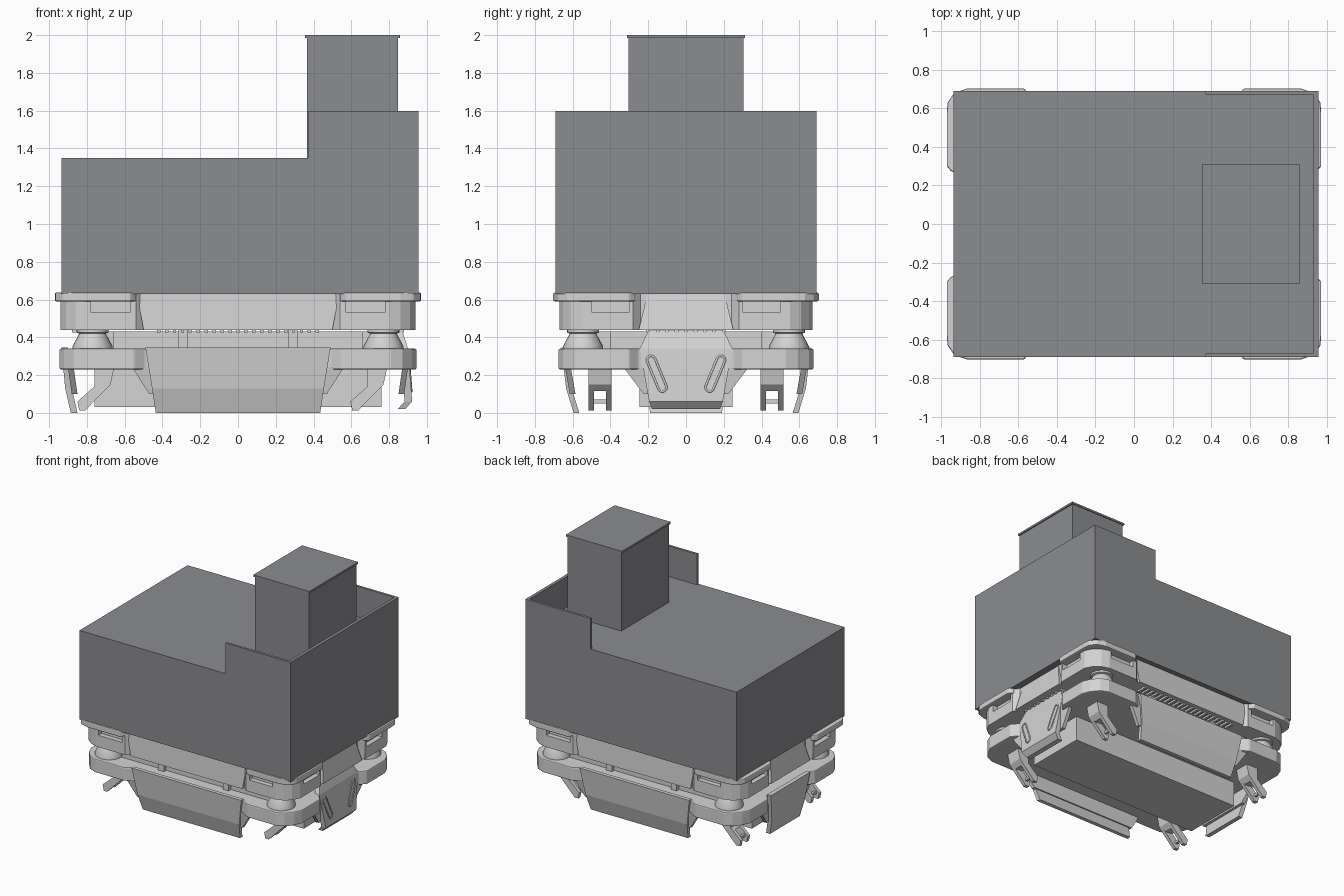
import bpy, bmesh, math

cube = bpy.data.objects.get("Cube")
if cube:
    bpy.data.objects.remove(cube, do_unlink=True)


def material(name, rgb):
    m = bpy.data.materials.new(name)
    m.use_nodes = True
    m.diffuse_color = (*rgb, 1)
    m.node_tree.nodes["Principled BSDF"].inputs["Base Color"].default_value = (*rgb, 1)
    return m


DARK = material("dark grey", (0.26, 0.265, 0.28))
LIGHT = material("light grey", (0.66, 0.66, 0.66))


def finish(name, bm, mat, bevel=0, smooth=False):
    bmesh.ops.recalc_face_normals(bm, faces=bm.faces)
    me = bpy.data.meshes.new(name)
    bm.to_mesh(me)
    bm.free()
    ob = bpy.data.objects.new(name, me)
    bpy.context.collection.objects.link(ob)
    if mat:
        me.materials.append(mat)
    if bevel:
        b = ob.modifiers.new("bevel", "BEVEL")
        b.width, b.segments, b.limit_method = bevel, 2, "ANGLE"
    if smooth:
        bpy.ops.object.select_all(action="DESELECT")
        ob.select_set(True)
        bpy.context.view_layer.objects.active = ob
        bpy.ops.object.shade_smooth_by_angle()
    return ob


def add_box(bm, x0, x1, y0, y1, z0, z1):
    vs = bmesh.ops.create_cube(bm, size=1)["verts"]
    for v in vs:
        v.co = (x1 if v.co.x > 0 else x0, y1 if v.co.y > 0 else y0, z1 if v.co.z > 0 else z0)


def boxes(name, dims, mat, bevel=0):
    bm = bmesh.new()
    for d in dims:
        add_box(bm, *d)
    return finish(name, bm, mat, bevel)


def skin(bm, loops):
    """Bridge equal-length vertex loops and cap both ends."""
    rows = [[bm.verts.new(p) for p in loop] for loop in loops]
    n = len(rows[0])
    for a, b in zip(rows, rows[1:]):
        for i in range(n):
            j = (i + 1) % n
            bm.faces.new((a[i], a[j], b[j], b[i]))
    bm.faces.new(rows[0])
    bm.faces.new(rows[-1])


def prism(name, outline, z0, z1, mat, bevel=0):
    bm = bmesh.new()
    skin(bm, [[(x, y, z) for x, y in outline] for z in (z0, z1)])
    return finish(name, bm, mat, bevel)


SIDES = {"front": lambda u, d, z: (u, -d, z), "back": lambda u, d, z: (-u, d, z),
         "right": lambda u, d, z: (d, u, z), "left": lambda u, d, z: (-d, -u, z)}


def plate(name, side, rows, thick, bevel=0):
    """Standing plate on one side; rows are (height, half width, distance out)."""
    at = SIDES[side]
    bm = bmesh.new()
    skin(bm, [[at(-w, d, z), at(w, d, z), at(w, d - thick, z), at(-w, d - thick, z)]
              for z, w, d in rows])
    return finish(name, bm, LIGHT, bevel)


def four_way(quarter):
    """Mirror a quarter outline, listed from the x axis to the y axis."""
    half = quarter + [(-x, y) for x, y in reversed(quarter)]
    return half + [(-x, -y) for x, y in half]


CORNERS = [(1, 1), (-1, 1), (-1, -1), (1, -1)]

# Main body with a low wall around one end, and the tower
boxes("body", [(-0.935, 0.955, -0.69, 0.69, 0.63, 1.35)], DARK)
wall = [(0.37, -0.69), (0.955, -0.69), (0.955, 0.69), (0.37, 0.69),
        (0.37, 0.67), (0.93, 0.67), (0.93, -0.67), (0.37, -0.67)]
prism("end_wall", wall, 1.35, 1.597, DARK)
boxes("tower", [(0.365, 0.848, -0.305, 0.305, 1.35, 1.99)], DARK)
boxes("tower_lid", [(0.355, 0.857, -0.312, 0.312, 1.985, 2.0)], DARK)

# Upper ring with recessed middles and pockets beside each corner
upper = four_way([(0.90, 0.24), (0.94, 0.28), (0.94, 0.55), (0.91, 0.61), (0.86, 0.65),
                  (0.80, 0.67), (0.54, 0.67), (0.50, 0.635)])
ring = prism("upper_ring", upper, 0.44, 0.63, LIGHT)
pockets = []
for sx, sy in CORNERS:
    for x0, x1, y0, y1 in ((0.57, 0.78, 0.63, 0.75), (0.90, 1.0, 0.30, 0.50)):
        xs, ys = sorted((sx * x0, sx * x1)), sorted((sy * y0, sy * y1))
        pockets.append((*xs, *ys, 0.535, 0.592))
cutter = boxes("pocket_cutter", pockets, None)
cutter.hide_render = True
cutter.hide_viewport = True
cut = ring.modifiers.new("pockets", "BOOLEAN")
cut.operation, cut.object, cut.solver = "DIFFERENCE", cutter, "EXACT"
bpy.context.view_layer.objects.active = ring
bpy.ops.object.modifier_apply(modifier="pockets")
bpy.data.objects.remove(cutter, do_unlink=True)

# Corner lips under the body
lip = [(0.54, 0.5), (0.54, 0.67), (0.57, 0.703), (0.86, 0.703), (0.93, 0.68), (0.965, 0.63),
       (0.97, 0.58), (0.97, 0.30), (0.945, 0.27), (0.8, 0.27), (0.8, 0.5)]
for sx, sy in CORNERS:
    prism("corner_lip", [(sx * x, sy * y) for x, y in lip], 0.59, 0.637, LIGHT, 0.008)

# Panels in the upper ring
for side in ("front", "back"):
    plate("upper_panel", side, [(0.44, 0.50, 0.66), (0.63, 0.535, 0.65)], 0.05)
for side in ("left", "right"):
    plate("upper_panel", side, [(0.44, 0.25, 0.935), (0.63, 0.205, 0.90)], 0.06)

# Middle core, pillars and louvre ribs between the plates
boxes("middle_core", [(-0.66, 0.66, -0.54, 0.54, 0.33, 0.43),
                      (-0.80, 0.80, -0.40, 0.40, 0.33, 0.43)], LIGHT)
boxes("core_pillars", [(x - 0.025, x + 0.025, y - 0.02, y + 0.02, 0.33, 0.445)
                       for x in (-0.29, 0.29) for y in (-0.55, 0.55)], LIGHT)
ribs = []
for s in (-1, 1):
    for i in range(21):
        x = -0.42 + i * 0.042
        ribs.append((x - 0.009, x + 0.009, s * 0.59 - 0.04, s * 0.59 + 0.04, 0.425, 0.45))
    for i in range(9):
        y = -0.2 + i * 0.05
        ribs.append((s * 0.84 - 0.04, s * 0.84 + 0.04, y - 0.01, y + 0.01, 0.425, 0.45))
boxes("louvre_ribs", ribs, LIGHT)

# Tapered mounts at the corners
for sx, sy in CORNERS:
    bm = bmesh.new()
    rows = [(0.105, 0.335), (0.105, 0.355), (0.07, 0.42), (0.085, 0.425), (0.085, 0.445)]
    ang = [math.tau * i / 24 for i in range(24)]
    skin(bm, [[(sx * 0.77 + r * math.cos(a), sy * 0.545 + r * math.sin(a), z) for a in ang]
              for r, z in rows])
    finish("corner_mount", bm, LIGHT, smooth=True)

# Lower plate and the box hanging beneath it
lower = four_way([(0.90, 0.25), (0.945, 0.30), (0.945, 0.53), (0.92, 0.59), (0.87, 0.65),
                  (0.81, 0.675), (0.55, 0.675), (0.49, 0.635)])
prism("lower_plate", lower, 0.23, 0.34, LIGHT, 0.008)
boxes("under_box", [(-0.76, 0.76, -0.245, 0.245, 0.03, 0.30)], LIGHT)

# Skirts with gussets behind them
for side in ("front", "back"):
    plate("long_skirt", side, [(0, 0.435, 0.595), (0.13, 0.455, 0.635), (0.345, 0.49, 0.66)], 0.03)
    plate("long_gusset", side, [(0.1, 0.47, 0.615), (0.24, 0.56, 0.64)], 0.03)
plate("left_skirt", "left", [(0, 0.19, 0.885), (0.13, 0.21, 0.915), (0.345, 0.25, 0.935)], 0.035)
plate("right_skirt", "right", [(0.02, 0.18, 0.885), (0.06, 0.195, 0.922),
                               (0.34, 0.245, 0.90), (0.435, 0.20, 0.87)], 0.04)
for side in ("left", "right"):
    plate("end_gusset", side, [(0.1, 0.225, 0.88), (0.24, 0.33, 0.90)], 0.03)

# Slanted slot rims on the right skirt
for s in (-1, 1):
    cu = bpy.data.curves.new("slot_rim", "CURVE")
    cu.dimensions, cu.bevel_depth, cu.bevel_resolution = "3D", 0.006, 1
    sp = cu.splines.new("POLY")
    sp.points.add(15)
    sp.use_cyclic_u = True
    tilt = math.atan2(0.15, 0.07)
    for i, p in enumerate(sp.points):
        top = i < 8
        a = tilt - math.pi / 2 + math.pi * (i if top else i - 1 + 1 / 7) / 7
        y = (0.185 if top else 0.125) + 0.022 * math.cos(a)
        z = (0.28 if top else 0.135) + 0.022 * math.sin(a)
        p.co = (0.922 - (z - 0.06) * 0.0786, s * y, z, 1)
    ob = bpy.data.objects.new("slot_rim", cu)
    cu.materials.append(LIGHT)
    bpy.context.collection.objects.link(ob)

# Forked brackets, all leaning the same way
prong = [(-0.04, 0.24), (-0.04, 0.14), (-0.13, 0.06), (-0.12, 0.012), (-0.09, 0.012),
         (0.045, 0.15), (0.065, 0.24)]
stem = [(-0.04, 0.24), (-0.04, 0.14), (-0.06, 0.122), (0.01, 0.115), (0.045, 0.15), (0.065, 0.24)]
for sx, sy in CORNERS:
    cx = -0.72 if sx < 0 else 0.725
    bm = bmesh.new()
    for shape, y0, y1 in ((prong, -0.06, -0.032), (prong, 0.032, 0.06), (stem, -0.035, 0.035)):
        skin(bm, [[(cx + x, sy * 0.455 + y, z) for x, z in shape] for y in (y0, y1)])
    add_box(bm, cx - 0.105, cx - 0.085, sy * 0.455 - 0.04, sy * 0.455 + 0.04, 0.05, 0.07)
    finish("fork_bracket", bm, LIGHT)
